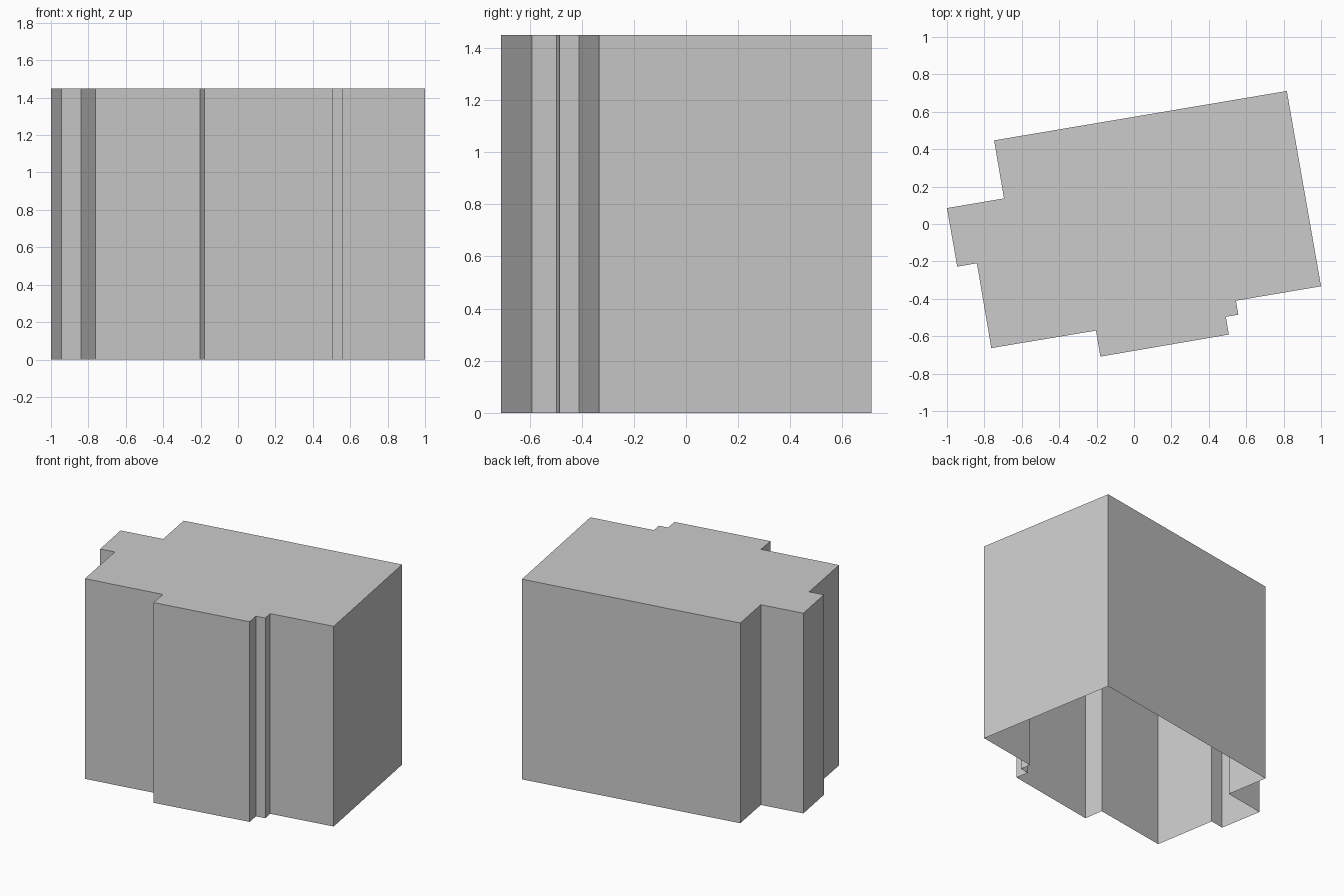
import bpy, bmesh

if "Cube" in bpy.data.objects:
    bpy.data.objects.remove(bpy.data.objects["Cube"])

HEIGHT = 1.45

# Footprint of the block, counter-clockwise seen from above
OUTLINE = [
    (0.817, 0.711), (-0.748, 0.447), (-0.695, 0.137), (-1.0, 0.085),
    (-0.945, -0.228), (-0.840, -0.210), (-0.763, -0.663), (-0.203, -0.570),
    (-0.180, -0.709), (0.507, -0.591), (0.491, -0.496), (0.558, -0.485),
    (0.545, -0.410), (1.0, -0.333),
]


def make_object(name, build):
    bm = bmesh.new()
    build(bm)
    mesh = bpy.data.meshes.new(name)
    bm.to_mesh(mesh)
    bm.free()
    obj = bpy.data.objects.new(name, mesh)
    bpy.context.collection.objects.link(obj)
    return obj


# Building shell: walls around the footprint and a flat roof, open underneath
def shell(bm):
    low = [bm.verts.new((x, y, 0)) for x, y in OUTLINE]
    top = [bm.verts.new((x, y, HEIGHT)) for x, y in OUTLINE]
    for i in range(len(OUTLINE)):
        j = (i + 1) % len(OUTLINE)
        bm.faces.new((low[i], low[j], top[j], top[i]))
    bm.faces.new(top)


make_object("building_shell", shell)
